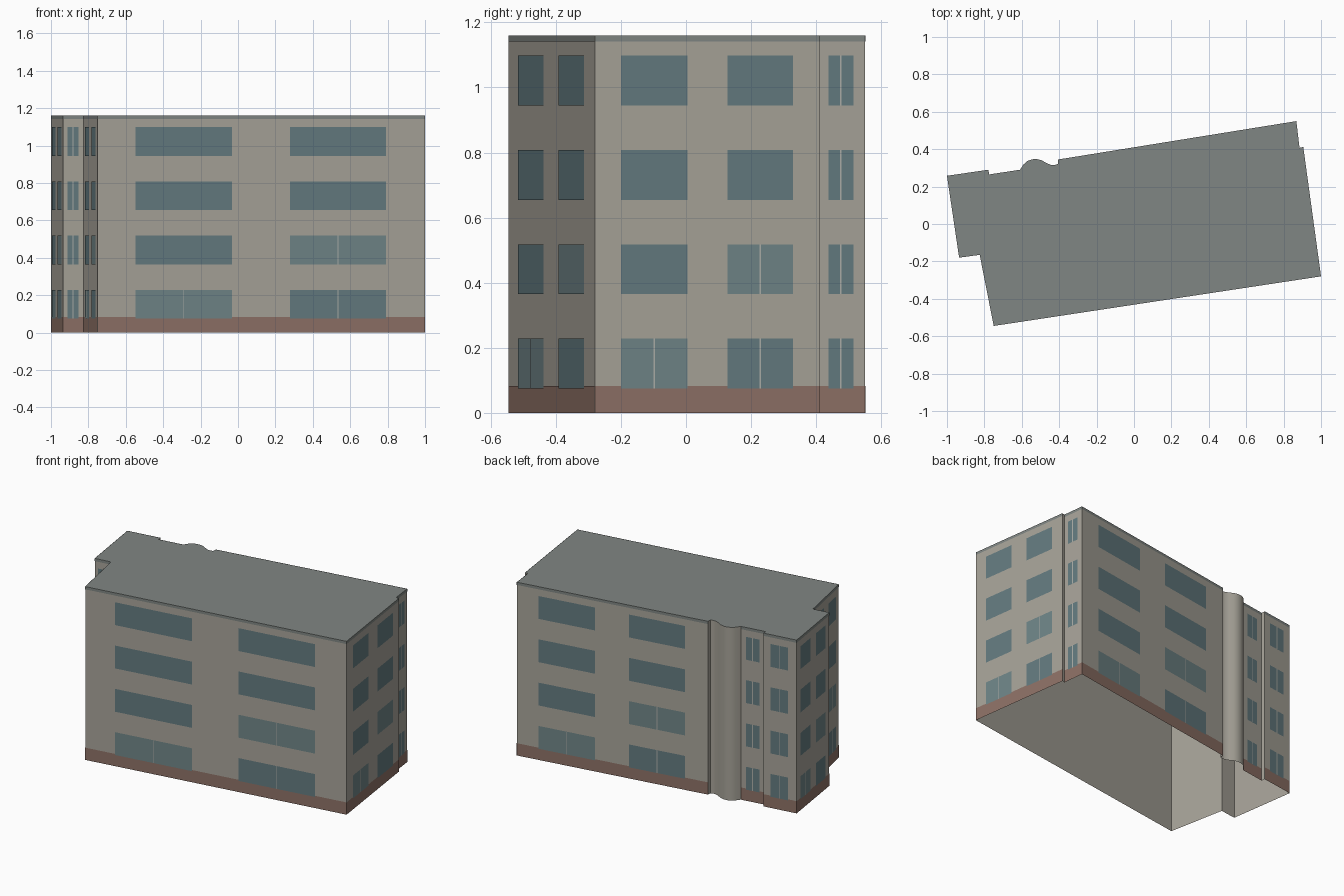
import bpy, bmesh, math
from mathutils import Vector

if "Cube" in bpy.data.objects:
    bpy.data.objects.remove(bpy.data.objects["Cube"])

H = 1.16            # wall height
FLOOR = 0.29        # storey spacing
SILL, WIN_H = 0.075, 0.153

# footprint, counter-clockwise from the front left corner; straight walls and a curved bay
BAY = [(-0.405, 0.345), (-0.407, 0.321), (-0.425, 0.315), (-0.445, 0.316), (-0.470, 0.327),
       (-0.495, 0.341), (-0.520, 0.347), (-0.545, 0.346), (-0.570, 0.337), (-0.590, 0.319),
       (-0.610, 0.290)]
PLAN = [(-0.75, -0.545), (1.0, -0.28), (0.905, 0.412), (0.885, 0.407), (0.868, 0.55),
        *BAY,
        (-0.775, 0.265), (-0.778, 0.290), (-1.0, 0.258), (-0.935, -0.18), (-0.825, -0.165)]
EDGES = [(Vector(a), Vector(b)) for a, b in zip(PLAN, PLAN[1:] + PLAN[:1])]


def material(name, rgb):
    m = bpy.data.materials.new(name)
    m.diffuse_color = (*rgb, 1)
    m.use_nodes = True
    m.node_tree.nodes["Principled BSDF"].inputs["Base Color"].default_value = m.diffuse_color
    return m


def mesh_object(name, faces, mat, weld=False):
    bm = bmesh.new()
    for f in faces:
        bm.faces.new([bm.verts.new(p) for p in f])
    if weld:
        bmesh.ops.remove_doubles(bm, verts=bm.verts, dist=1e-5)
    me = bpy.data.meshes.new(name)
    bm.to_mesh(me)
    bm.free()
    me.materials.append(mat)
    ob = bpy.data.objects.new(name, me)
    bpy.context.collection.objects.link(ob)
    return ob


def panel(a, b, t0, t1, z0, z1, off=0.0):
    """Upright quad on the wall a-b between fractions t0 and t1, pushed outwards by off."""
    n = Vector((b.y - a.y, a.x - b.x)).normalized() * off
    p, q = a.lerp(b, t0) + n, a.lerp(b, t1) + n
    return [(p.x, p.y, z0), (q.x, q.y, z0), (q.x, q.y, z1), (p.x, p.y, z1)]


plaster = material("plaster", (0.39, 0.37, 0.32))
slate = material("slate", (0.216, 0.238, 0.227))
brick = material("brick", (0.27, 0.165, 0.133))
glass = material("glass", (0.127, 0.198, 0.216))
pale_glass = material("pale_glass", (0.16, 0.235, 0.245))
frame = material("frame", (0.42, 0.43, 0.40))

# wall shell, open underneath, and flat roof
walls = mesh_object("walls", [panel(a, b, 0, 1, 0, H) for a, b in EDGES], plaster, weld=True)
mesh_object("roof", [[(x, y, H) for x, y in PLAN]], slate)

# brick plinth, roof edging and windows on every wall wide enough
plinth, edging, panes, pale_panes, mullions = [], [], [], [], []
for a, b in EDGES:
    length = (b - a).length
    if length < 0.1:
        continue
    plinth.append(panel(a, b, 0, 1, 0, 0.082, 0.001))
    edging.append(panel(a, b, 0, 1, H - 0.018, H, 0.001))
    double = length > 0.3
    columns = [(0.115, 0.41), (0.588, 0.88)] if double else [(0.21, 0.75)]
    for row in range(4):
        z0 = SILL + row * FLOOR
        for col, (t0, t1) in enumerate(columns):
            pale = double and row < 2 and row == col
            quad = panel(a, b, t0, t1, z0, z0 + WIN_H, 0.002)
            (pale_panes if pale else panes).append(quad)
            if not double or row == 0 or (row == 1 and col == 1):
                mid, half = (t0 + t1) / 2, 0.0025 / length
                mullions.append(panel(a, b, mid - half, mid + half, z0, z0 + WIN_H, 0.003))

mesh_object("brick_plinth", plinth, brick)
mesh_object("roof_edging", edging, slate)
mesh_object("window_panes", panes, glass)
mesh_object("pale_window_panes", pale_panes, pale_glass)
mesh_object("window_mullions", mullions, frame)

# smooth the curved bay, keep wall corners sharp
bpy.ops.object.select_all(action='DESELECT')
walls.select_set(True)
bpy.context.view_layer.objects.active = walls
bpy.ops.object.shade_smooth_by_angle(angle=math.radians(40))
